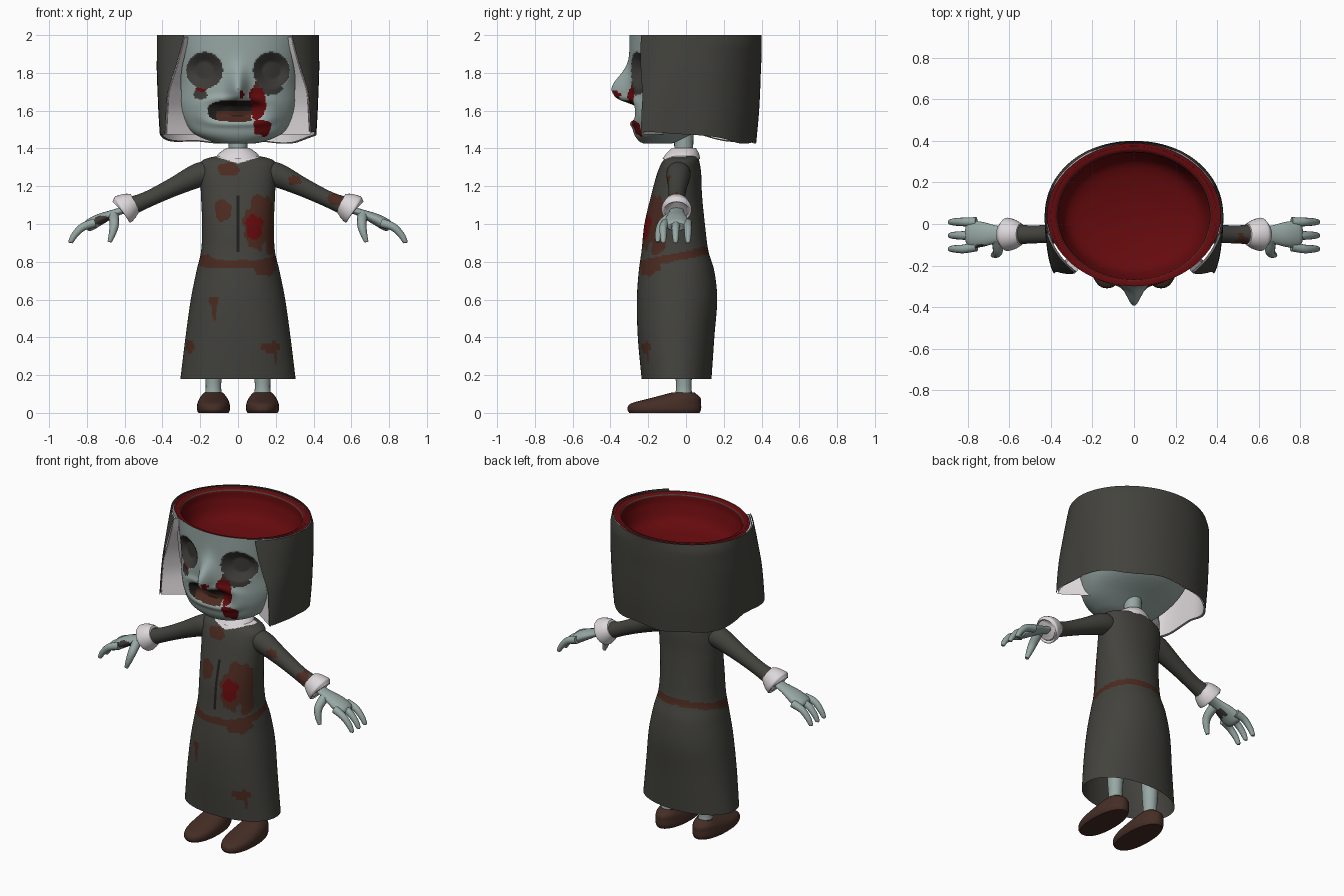
import bpy, bmesh, math
from mathutils import Vector, noise

cube = bpy.data.objects.get("Cube")
if cube:
    bpy.data.objects.remove(cube, do_unlink=True)


def material(name, *rgb):
    mat = bpy.data.materials.new(name)
    mat.use_nodes = True
    colour = (*rgb, 1)
    mat.diffuse_color = colour
    shader = next(n for n in mat.node_tree.nodes if n.type == 'BSDF_PRINCIPLED')
    shader.inputs["Base Color"].default_value = colour
    shader.inputs["Roughness"].default_value = 0.8
    return mat


skin = material("pale_skin", .31, .39, .37)
cloth = material("charcoal_cloth", .056, .055, .047)
white = material("white_linen", .72, .68, .7)
red = material("blood_red", .13, .003, .004)
rust = material("rust_stain", .07, .023, .014)
leather = material("brown_leather", .06, .027, .019)
socket = material("socket_grey", .046, .044, .04)
black = material("near_black", .014, .012, .01)


def sample(keys, u):
    """Smooth interpolation of rows of numbers; u counts along the rows."""
    last = len(keys) - 1
    i = min(int(u), last - 1)
    f = u - i
    a, b, c, d = (keys[max(0, min(last, i + k))] for k in (-1, 0, 1, 2))
    return [q + f / 2 * (r - p + f * (2 * p - 5 * q + 4 * r - s + f * (3 * (q - r) + s - p)))
            for p, q, r, s in zip(a, b, c, d)]


def skin_rings(name, rings, closed, caps, paint):
    """Bridge rings of points and colour each face with the paint rule."""
    bm = bmesh.new()
    rows = [[bm.verts.new(p) for p in ring] for ring in rings]
    count = len(rows[0])
    for low, high in zip(rows, rows[1:]):
        for j in range(count if closed else count - 1):
            k = (j + 1) % count
            bm.faces.new((low[j], low[k], high[k], high[j]))
    for row, wanted in ((rows[0], caps[0]), (rows[-1], caps[1])):
        if wanted:
            bm.faces.new(row)
    bmesh.ops.recalc_face_normals(bm, faces=bm.faces)
    mesh = bpy.data.meshes.new(name)
    for face in bm.faces:
        mat = paint(face.calc_center_median()) if callable(paint) else paint
        if mat.name not in mesh.materials:
            mesh.materials.append(mat)
        face.material_index = mesh.materials.find(mat.name)
    bm.to_mesh(mesh)
    bm.free()
    obj = bpy.data.objects.new(name, mesh)
    bpy.context.collection.objects.link(obj)
    bpy.ops.object.select_all(action='DESELECT')
    obj.select_set(True)
    bpy.context.view_layer.objects.active = obj
    bpy.ops.object.shade_smooth_by_angle(angle=math.radians(50))


def loft(name, keys, paint, steps=6, segs=48, x=0, warp=None, caps=(False, False), inset=0):
    """Stack superellipses: z, half width, front y, back y, squareness[, opening]."""
    is_open = len(keys[0]) > 5
    rings = []
    for row in range((len(keys) - 1) * steps + 1):
        z, rx, front, back, n, *gap = sample(keys, row / steps)
        start = math.asin(min(1, gap[0] ** (n / 2))) if gap else 0
        ring = []
        for j in range(segs + 1 if is_open else segs):
            t = start + (2 * math.pi - 2 * start) * j / segs
            s, c = math.sin(t), math.cos(t)
            power = 2 / (n if c > 0 else min(n, 2.1))
            px = math.copysign(abs(s) ** power, s) * (rx - inset)
            py = (front + back) / 2 - math.copysign(abs(c) ** power, c) * ((back - front) / 2 - inset)
            p = Vector((x + px, py, z))
            ring.append(warp(p) if warp else p)
        rings.append(ring)
    skin_rings(name, rings, not is_open, caps, paint)


def tube(name, points, paint, side=1, flat=1, segs=20, steps=6):
    """Tapered tube along x, y, z, radius points; side mirrors it."""
    rows = [sample(points, i / steps) for i in range((len(points) - 1) * steps + 1)]
    rings = []
    for i, (x, y, z, r) in enumerate(rows):
        ahead, behind = rows[min(i + 1, len(rows) - 1)], rows[max(i - 1, 0)]
        along = (Vector(ahead[:3]) - Vector(behind[:3])).normalized()
        across = (Vector((0, 1, 0)) - along * along.y).normalized()
        up = along.cross(across)
        ring = []
        for j in range(segs):
            t = 2 * math.pi * j / segs
            p = Vector((x, y, z)) + r * (across * math.cos(t) + up * flat * math.sin(t))
            ring.append((p.x * side, p.y, p.z))
        rings.append(ring)
    skin_rings(name, rings, True, (True, True), paint)


def oval(p, x, z, rx, rz, power=2):
    return (abs((p.x - x) / rx) ** power + abs((p.z - z) / rz) ** power) ** (1 / power)


def spots(base, marks, limit, ragged=.3):
    """Paint rule: ragged ovals in front of the limit, first match wins."""
    def rule(p):
        if p.y < limit:
            edge = 1 + ragged * noise.noise(p * 25)
            for *shape, mat in marks:
                if oval(p, *shape) < edge:
                    return mat
        return base
    return rule


# Head: nose, eye sockets and mouth are pushed out of or into the front
EYE_X, EYE_Z, EYE_R = .177, 1.813, .097
MOUTH = (-.005, 1.598, .155, .056, 3)


def face_relief(p):
    if p.y < -.05:
        drop = .1 if p.z > 1.71 else .065
        p.y -= .1 * math.exp(-(p.x / .045) ** 2 - ((p.z - 1.71) / drop) ** 2)
        eye = oval(p, math.copysign(EYE_X, p.x), EYE_Z, EYE_R, EYE_R)
        p.y += .04 * max(0, min(1, (1 - eye) * 2))
        lip = oval(p, *MOUTH)
        p.y += .04 * max(0, min(1, (1 - lip) * 2))
        p.y -= .01 * math.exp(-((lip - 1.25) / .3) ** 2)
    return p


face_marks = spots(skin, [
    (.105, 1.64, .042, .085, red), (.13, 1.51, .048, .045, red),
    (-.19, 1.718, .035, .016, red), (.02, 1.685, .012, .02, red),
    (-.2, 1.69, .035, .032, socket), (.165, 1.715, .07, .03, socket),
    (.12, 1.73, .035, .04, rust)], -.05)


def face_paint(p):
    if p.y < -.05:
        if min(oval(p, s * EYE_X, EYE_Z, EYE_R, EYE_R) for s in (-1, 1)) < 1:
            return socket
        if oval(p, *MOUTH) < 1 and p.x < .07:
            return rust if p.z < 1.6 and p.x > -.115 else black
    return face_marks(p)


loft("head", [(1.425, .08, -.22, -.08, 2), (1.44, .15, -.25, -.04, 2), (1.48, .235, -.276, .04, 2.1),
              (1.55, .295, -.288, .19, 2.15), (1.64, .33, -.293, .28, 2.15), (1.75, .335, -.295, .32, 2.15),
              (1.88, .36, -.298, .35, 2.1), (2, .4, -.3, .375, 2)],
     face_paint, steps=16, segs=280, warp=face_relief, caps=(True, False))

# Open hollow skull with a dark line around the inner rim
loft("head_cavity", [(1.997, .42, -.3, .39, 1.95), (1.99, .372, -.272, .35, 2), (1.93, .36, -.26, .34, 2),
                     (1.84, .31, -.21, .29, 2), (1.8, .16, -.08, .16, 2), (1.79, .01, .03, .05, 2)],
     lambda p: cloth if 1.985 < p.z < 1.99 else red, segs=72, caps=(False, True))


# Veil and its white lining, open around the face
def veil_hem(p):
    low = max(0, (1.75 - p.z) / .25)
    angle = math.atan2(p.x, -p.y)
    sag = max(0, min(1, (p.y - .03) / .24))
    p.z += low * (.006 * math.sin(angle * 7) - .045 * sag)
    return p


veil = [(1.48, .415, -.31, .372, 5, .93), (1.6, .422, -.31, .385, 4.2, .9), (1.7, .426, -.315, .392, 3.5, .87),
        (1.8, .43, -.32, .396, 2.8, .79), (1.9, .43, -.33, .4, 2.3, .72), (2, .43, -.335, .4, 1.92, .66)]
loft("veil", veil, cloth, segs=96, warp=veil_hem)
loft("veil_lining", [(row[0] + .004, *row[1:]) for row in veil[:-1]] + [(1.994, *veil[-1][1:])],
     white, segs=96, warp=veil_hem, inset=.01)

# Front trim from the veil edge back to the cheek: z, outer x and y, inner x and y
trim = [(1.475, .385, -.225, .2, -.1), (1.6, .377, -.225, .29, -.13), (1.7, .368, -.225, .3, -.15),
        (1.8, .337, -.23, .3, -.17), (1.9, .308, -.235, .28, -.2), (1.99, .284, -.238, .26, -.21)]
for side, word in ((1, "left"), (-1, "right")):
    rows = [sample(trim, i / 4) for i in range((len(trim) - 1) * 4 + 1)]
    skin_rings(word + "_veil_trim", [((side * a, b, z), (side * c, d, z)) for z, a, b, c, d in rows],
               False, (False, False), white)

# Dress with collar point, belt stain, seam and spots
dress_spots = spots(cloth, [
    (.085, .985, .045, .07, red), (.1, .985, .075, .12, rust), (.13, 1.09, .065, .06, rust),
    (.17, .95, .028, .12, rust), (-.05, 1.29, .055, .035, rust), (-.08, 1.075, .045, .06, rust),
    (.14, .765, .055, .045, rust), (-.16, .8, .05, .035, rust), (-.13, .59, .028, .028, rust),
    (-.125, .54, .014, .045, rust), (.175, .345, .05, .032, rust), (.2, .3, .01, .04, rust),
    (-.26, .355, .03, .035, rust)], -.11)


def dress_paint(p):
    if p.y < 0 and p.z > 1.32 + min(.035, .3 * abs(p.x)):
        return white
    if p.y < 0 and abs(p.x) < .0055 and .85 < p.z < 1.15:
        return black
    if abs(p.z - .79 - .2 * (p.y + .23)) < .021 + .008 * noise.noise(p * 12):
        return rust
    return dress_spots(p)


loft("dress", [(.18, .305, -.235, .135, 2.2), (.4, .278, -.255, .15, 2.2), (.6, .25, -.26, .165, 2.2),
               (.75, .22, -.25, .15, 2.2), (.86, .195, -.235, .118, 2.3), (1, .19, -.22, .1, 2.3),
               (1.15, .196, -.185, .085, 2.3), (1.27, .2, -.152, .08, 2.4), (1.335, .19, -.122, .07, 2.3),
               (1.365, .09, -.09, .06, 2)],
     dress_paint, steps=14, segs=240)

# Collar and neck
loft("collar", [(1.345, .122, -.125, .075, 2), (1.375, .1, -.103, .068, 2), (1.402, .062, -.077, .052, 2)], white)
tube("neck", [(0, -.012, 1.33, .055), (0, -.012, 1.4, .05), (0, -.012, 1.53, .055)], skin)

# Arms, hands, legs and shoes on both sides
for side, word in ((1, "left"), (-1, "right")):
    stains = [(.3, 1.23, .035, .03, rust), (.51, 1.13, .035, .035, rust)] if side > 0 else []
    tube(word + "_sleeve", [(.15, -.04, 1.268, .06), (.21, -.04, 1.258, .064), (.35, -.045, 1.192, .049),
                            (.48, -.05, 1.13, .043), (.57, -.05, 1.093, .05)],
         spots(cloth, stains, -.045), side, segs=36, steps=14)
    tube(word + "_cuff", [(.545, -.05, 1.112, .052), (.575, -.05, 1.097, .07), (.612, -.05, 1.075, .08),
                          (.618, -.05, 1.071, .06)], white, side, segs=28)
    smear = [(-.72, 1.02, .045, .025, socket)] if side < 0 else []
    tube(word + "_palm", [(.59, -.05, 1.08, .036), (.66, -.05, 1.055, .042), (.73, -.05, 1.025, .06),
                          (.785, -.05, .995, .064), (.805, -.05, .985, .045)],
         spots(skin, smear, -.03), side, flat=.5, segs=28)
    for label, y in (("outer", .01), ("middle", -.055), ("inner", -.12)):
        tube(f"{word}_{label}_finger", [(.76, y * .9, 1.005, .024), (.82, y, .985, .021), (.862, y, .945, .018),
                                        (.885, y, .907, .013), (.888, y, .9, .006)], skin, side, segs=12)
    tube(word + "_thumb", [(.66, -.07, 1.045, .028), (.655, -.125, 1, .025), (.665, -.145, .95, .019),
                           (.68, -.15, .905, .011)], skin, side, segs=12)
    tube(word + "_leg", [(side * .13, -.012, .07, .055), (side * .13, -.012, .13, .041),
                         (side * .13, -.012, .25, .047), (side * .13, -.012, .6, .06)], skin)
    loft(word + "_shoe", [(0, .08, -.3, .072, 2.3), (.02, .088, -.31, .08, 2.3), (.05, .085, -.29, .08, 2.3),
                          (.08, .072, -.18, .076, 2.2), (.108, .05, -.075, .045, 2)],
         leather, x=side * .13, caps=(True, True))
